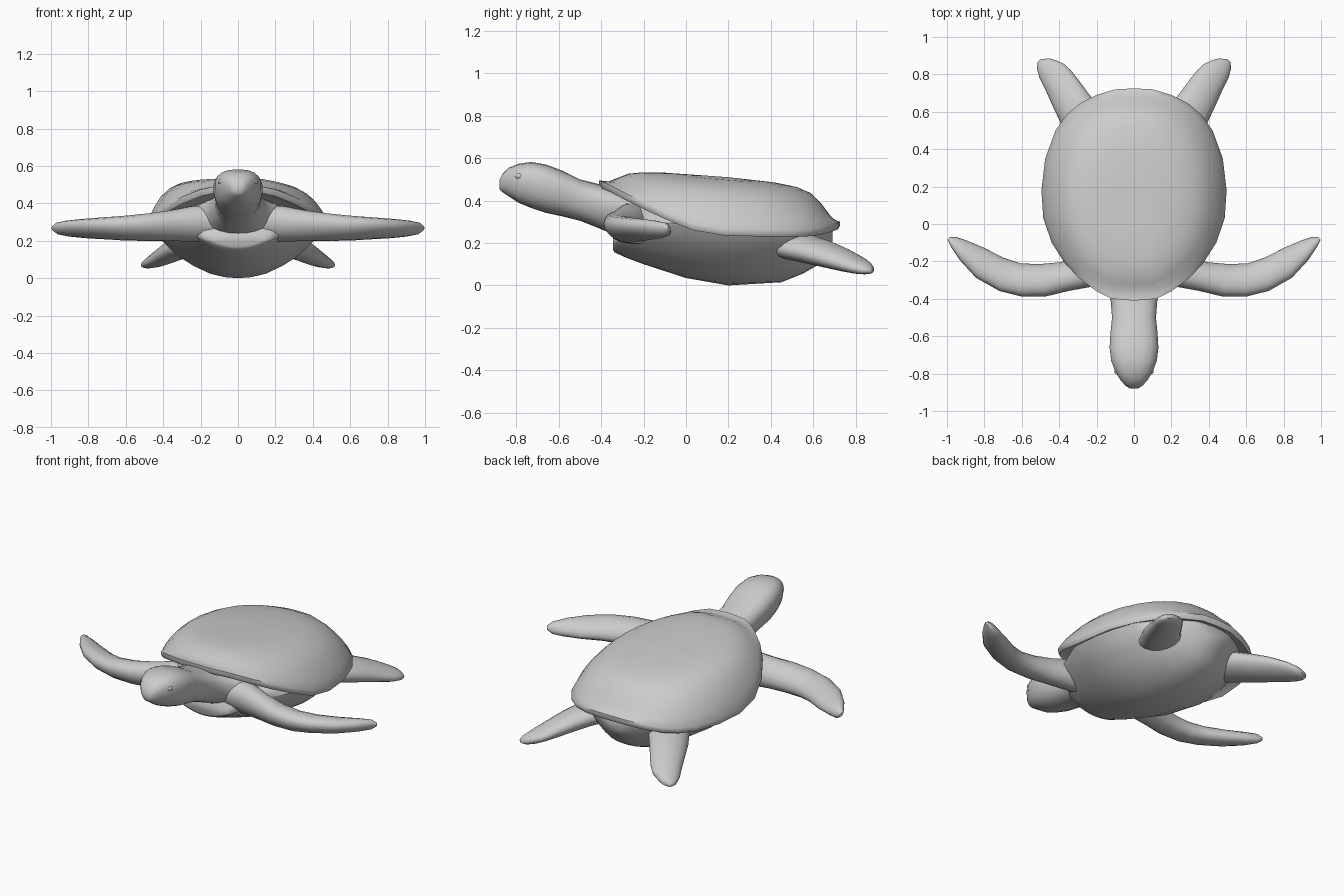
import bpy, bmesh, math
from mathutils import Vector

if "Cube" in bpy.data.objects:
    bpy.data.objects.remove(bpy.data.objects["Cube"])

grey = bpy.data.materials.new("soft_grey")
grey.diffuse_color = (0.6, 0.6, 0.6, 1)
grey.use_nodes = True
grey.node_tree.nodes["Principled BSDF"].inputs["Base Color"].default_value = grey.diffuse_color


def lerp_table(table, x):
    """Piecewise linear lookup in a list of (x, value)."""
    for (x0, a), (x1, b) in zip(table, table[1:]):
        if x <= x1:
            return a + (b - a) * max(0, (x - x0) / (x1 - x0))
    return table[-1][1]


def loft(name, rings, angle=50):
    """Skin a list of equal-length closed rings and cap both ends."""
    bm = bmesh.new()
    rows = [[bm.verts.new(p) for p in ring] for ring in rings]
    n = len(rows[0])
    for a, b in zip(rows, rows[1:]):
        for i in range(n):
            j = (i + 1) % n
            bm.faces.new((a[i], a[j], b[j], b[i]))
    bm.faces.new(rows[0])
    bm.faces.new(rows[-1])
    bmesh.ops.recalc_face_normals(bm, faces=bm.faces)
    mesh = bpy.data.meshes.new(name)
    bm.to_mesh(mesh)
    bm.free()
    mesh.materials.append(grey)
    ob = bpy.data.objects.new(name, mesh)
    bpy.context.collection.objects.link(ob)
    bpy.ops.object.select_all(action='DESELECT')
    ob.select_set(True)
    bpy.context.view_layer.objects.active = ob
    bpy.ops.object.shade_smooth_by_angle(angle=math.radians(angle))
    return ob


def circle(n, power=1.0):
    """Unit circle; a power below 1 makes it boxier."""
    pts = [(math.cos(2 * math.pi * i / n), math.sin(2 * math.pi * i / n)) for i in range(n)]
    return [tuple(math.copysign(abs(v) ** power, v) for v in p) for p in pts]


# Shell: outline rings scaled towards the middle and lifted to a flat-topped dome
half = [(0, -.41), (.12, -.40), (.2, -.36), (.3, -.285), (.37, -.21), (.44, -.1), (.485, .03),
        (.495, .18), (.475, .35), (.42, .5), (.36, .585), (.29, .645), (.2, .69), (.1, .72), (0, .725)]
outline = half + [(-x, y) for x, y in half[-2:0:-1]]
rim = [(-.41, .475), (-.34, .445), (-.25, .395), (-.1, .325), (.05, .265), (.2, .245), (.55, .24),
       (.66, .255), (.725, .28)]
crown = [(-.41, .5), (-.36, .51), (-.28, .537), (-.15, .535), (.2, .51), (.6, .465), (.66, .42), (.725, .32)]


def shell_ring(scale, lift, drop):
    ring = []
    for x, y in outline:
        px, py = x * scale, .16 + (y - .16) * scale
        low, high = lerp_table(rim, py), lerp_table(crown, py)
        if lift > 0:
            low = lerp_table(rim, y)
            high -= .13 * max(0, px - .12)   # one side of the dome sits a little lower
        ring.append((px, py, low + (high - low) * lift + drop))
    return ring


profile = [(.6, 0, .03), (.82, 0, .03), (.93, 0, .01), (.985, 0, -.012), (1, 0, 0), (1, 0, .02),
           (.96, .25, .01), (.92, .45, 0), (.85, .66, 0), (.76, .83, 0), (.64, .95, 0),
           (.45, 1, 0), (.2, 1, 0), (.03, 1, 0)]
loft("shell", [shell_ring(*p) for p in profile], 40)

# Belly: keeled hull sections (y, half width, mid height, depth, rise)
keel = [(.92, .5), (.6, .85), (0, 1), (-.6, .85), (-.92, .5), (-1, 0), (-.93, -.2), (-.81, -.4),
        (-.67, -.6), (-.52, -.76), (-.33, -.91), (-.16, -.98), (0, -1), (.16, -.98), (.33, -.91),
        (.52, -.76), (.67, -.6), (.81, -.4), (.93, -.2), (1, 0)]
hull = [(-.345, .13, .2, .03, .03), (-.335, .18, .21, .055, .045), (-.28, .25, .25, .12, .10),
        (-.2, .34, .3, .2, .1), (0, .43, .29, .255, .08), (.2, .455, .27, .27, .06),
        (.45, .39, .265, .25, .06), (.55, .31, .265, .21, .05), (.62, .22, .265, .17, .04),
        (.67, .14, .26, .09, .03), (.69, .07, .25, .05, .02)]
loft("belly", [[(w * c, y, z + s * (r if s > 0 else d)) for c, s in keel]
               for y, w, z, d, r in hull])

# Head and neck: sections (y, half width, bottom, top), widening into the shoulders
neck = [(-.88, .022, .455, .495), (-.865, .045, .44, .525), (-.835, .072, .42, .555),
        (-.79, .1, .39, .573), (-.73, .122, .365, .582), (-.66, .13, .342, .57),
        (-.58, .125, .325, .54), (-.5, .117, .305, .5), (-.4, .125, .265, .475),
        (-.33, .17, .235, .45), (-.27, .23, .22, .43), (-.18, .31, .22, .4)]
loft("head_and_neck", [[(w * c * (1 + .12 * s), y, (b + t) / 2 + s * (t - b) / 2)
                        for c, s in circle(20, .82)] for y, w, b, t in neck])


def flipper(name, sections):
    """Sections are (leading point, trailing point, thickness); built on both sides."""
    for side, label in ((1, "left"), (-1, "right")):
        rings = []
        for lead, trail, thick in sections:
            a, b = Vector(lead), Vector(trail)
            mid, u = (a + b) / 2, (a - b) / 2
            ring = [mid + u * c + Vector((0, 0, thick / 2 * s)) for c, s in circle(16)]
            rings.append([(side * p.x, p.y, p.z) for p in ring])
        loft(label + "_" + name, rings)


# Front flippers sweep outwards and back to thin tips
flipper("front_flipper", [
    ((.10, -.33, .31), (.14, -.13, .28), .2),
    ((.24, -.338, .305), (.27, -.17, .275), .19),
    ((.35, -.358, .30), (.40, -.205, .26), .16),
    ((.47, -.387, .295), (.51, -.215, .25), .14),
    ((.60, -.388, .29), (.61, -.21, .245), .125),
    ((.72, -.358, .288), (.70, -.18, .245), .11),
    ((.845, -.287, .285), (.80, -.128, .245), .095),
    ((.93, -.195, .28), (.89, -.09, .25), .08),
    ((.98, -.12, .275), (.95, -.07, .255), .06),
    ((.997, -.085, .27), (.985, -.07, .26), .02)])

# Rear flippers slope down behind the shell
flipper("rear_flipper", [
    ((.32, .42, .18), (.12, .55, .2), .13),
    ((.39, .535, .155), (.19, .63, .185), .13),
    ((.432, .625, .13), (.245, .70, .165), .12),
    ((.475, .72, .10), (.30, .775, .14), .1),
    ((.507, .785, .08), (.338, .822, .12), .08),
    ((.52, .835, .07), (.372, .855, .105), .062),
    ((.515, .865, .068), (.42, .876, .09), .045),
    ((.50, .88, .068), (.455, .886, .078), .02)])

# Eyes: very low bumps on the sides of the head
for side, label in ((1, "left"), (-1, "right")):
    eye = [(side * (.093 + .012 * math.sin(t)), -.785, .515, .02 * math.cos(t))
           for t in (0, .5, 1, 1.4)]
    loft(label + "_eye", [[(x, y + r * c, z + .7 * r * s) for c, s in circle(12)]
                          for x, y, z, r in eye])
